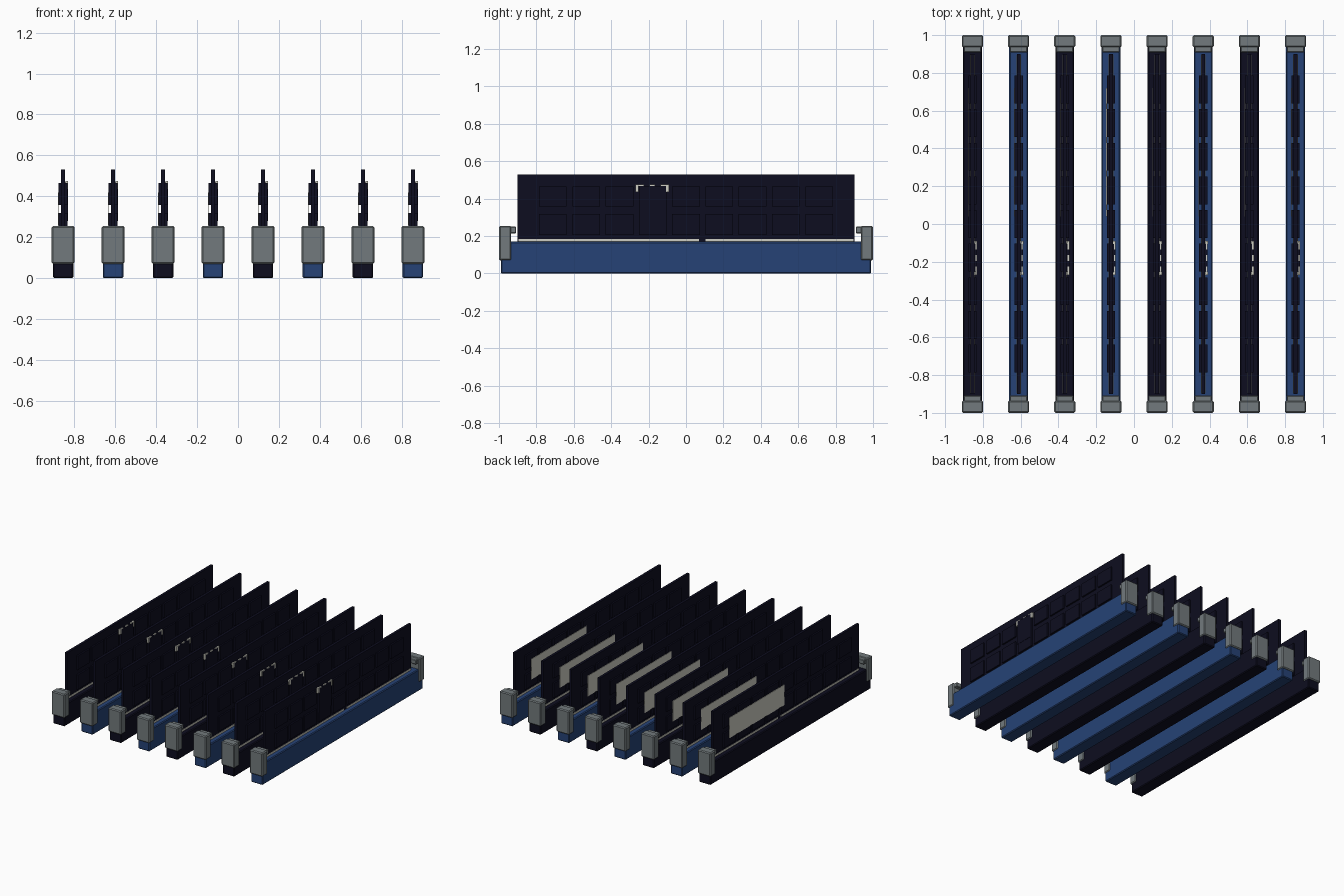
import bpy
import bmesh
from mathutils import Matrix, Vector

cube = bpy.data.objects.get("Cube")
if cube:
    bpy.data.objects.remove(cube, do_unlink=True)


def material(name, rgb):
    m = bpy.data.materials.new(name)
    m.use_nodes = True
    color = (*rgb, 1)
    m.diffuse_color = color
    m.node_tree.nodes["Principled BSDF"].inputs["Base Color"].default_value = color
    return m


NAVY = material("dark navy", (0.004, 0.004, 0.014))
BLUE = material("slot blue", (0.019, 0.055, 0.18))
GREY = material("latch grey", (0.17, 0.195, 0.205))
LIGHT = material("label off white", (0.62, 0.62, 0.55))


def boxes(name, mat, ranges, bevel=0):
    """One mesh made of boxes, each given as x, y and z ranges."""
    bm = bmesh.new()
    for r in ranges:
        centre = Vector([(a + b) / 2 for a, b in r])
        size = Vector([b - a for a, b in r])
        matrix = Matrix.Translation(centre) @ Matrix.Diagonal((*size, 1))
        bmesh.ops.create_cube(bm, size=1, matrix=matrix)
    if bevel:
        bmesh.ops.bevel(bm, geom=bm.edges[:], offset=bevel, segments=1, affect='EDGES')
    mesh = bpy.data.meshes.new(name)
    bm.to_mesh(mesh)
    bm.free()
    mesh.materials.append(mat)
    return mesh


# Sockets in two colours
socket_range = [((-0.05, 0.05), (-0.99, 0.99), (0, 0.17))]
sockets = [boxes("dark_socket", NAVY, socket_range, 0.006),
           boxes("blue_socket", BLUE, socket_range, 0.006)]

# End latches, each with a small inward hook
latch_ranges = []
hook_ranges = []
for s in (-1, 1):
    latch_ranges.append(((-0.056, 0.056), sorted((s * 0.935, s)), (0.07, 0.255)))
    hook_ranges.append(((-0.046, 0.046), sorted((s * 0.908, s * 0.95)), (0.215, 0.25)))

# Circuit board and its memory chips, in two rows on both sides
board_range = [((-0.01, 0.01), (-0.9, 0.9), (0.16, 0.53))]
PITCH = 0.178
chip_ranges = []
for i in range(-4, 5):
    y = i * PITCH
    for z in ((0.205, 0.318), (0.358, 0.466)):
        chip_ranges.append(((-0.022, 0.022), (y - 0.074, y + 0.074), z))

# Controller chip on one side, bridging the rows
controller_range = [((0.009, 0.024), (-0.252, -0.104), (0.28, 0.468))]

# Edge contacts, split by the key notch
contact_ranges = [((-0.0125, 0.0125), y, (0.165, 0.185))
                  for y in ((-0.895, 0.07), (0.105, 0.895))]

# Light frame around the controller: two legs and short top strips
frame_ranges = [((0.012, 0.025), y, (0.435, 0.475))
                for y in ((-0.27, -0.254), (-0.106, -0.09))]
frame_ranges += [((0.015, 0.024), y, (0.468, 0.475))
                 for y in ((-0.256, -0.225), (-0.195, -0.165), (-0.135, -0.104))]

# Paper label on the other side
label_range = [((-0.025, -0.0215), (0.04, 0.72), (0.258, 0.418))]

parts = [
    boxes("latches", GREY, latch_ranges, 0.007),
    boxes("latch_hooks", GREY, hook_ranges, 0.004),
    boxes("circuit_board", NAVY, board_range),
    boxes("memory_chips", NAVY, chip_ranges),
    boxes("controller_chip", NAVY, controller_range),
    boxes("edge_contacts", LIGHT, contact_ranges),
    boxes("controller_frame", LIGHT, frame_ranges),
    boxes("paper_label", LIGHT, label_range),
]

# Repeat the module eight times, alternating socket colours
COUNT = 8
for i in range(COUNT):
    x = -0.855 + 1.71 * i / (COUNT - 1)
    for mesh in [sockets[i % 2]] + parts:
        obj = bpy.data.objects.new(f"{mesh.name}_{i + 1}", mesh)
        obj.location.x = x
        bpy.context.collection.objects.link(obj)
